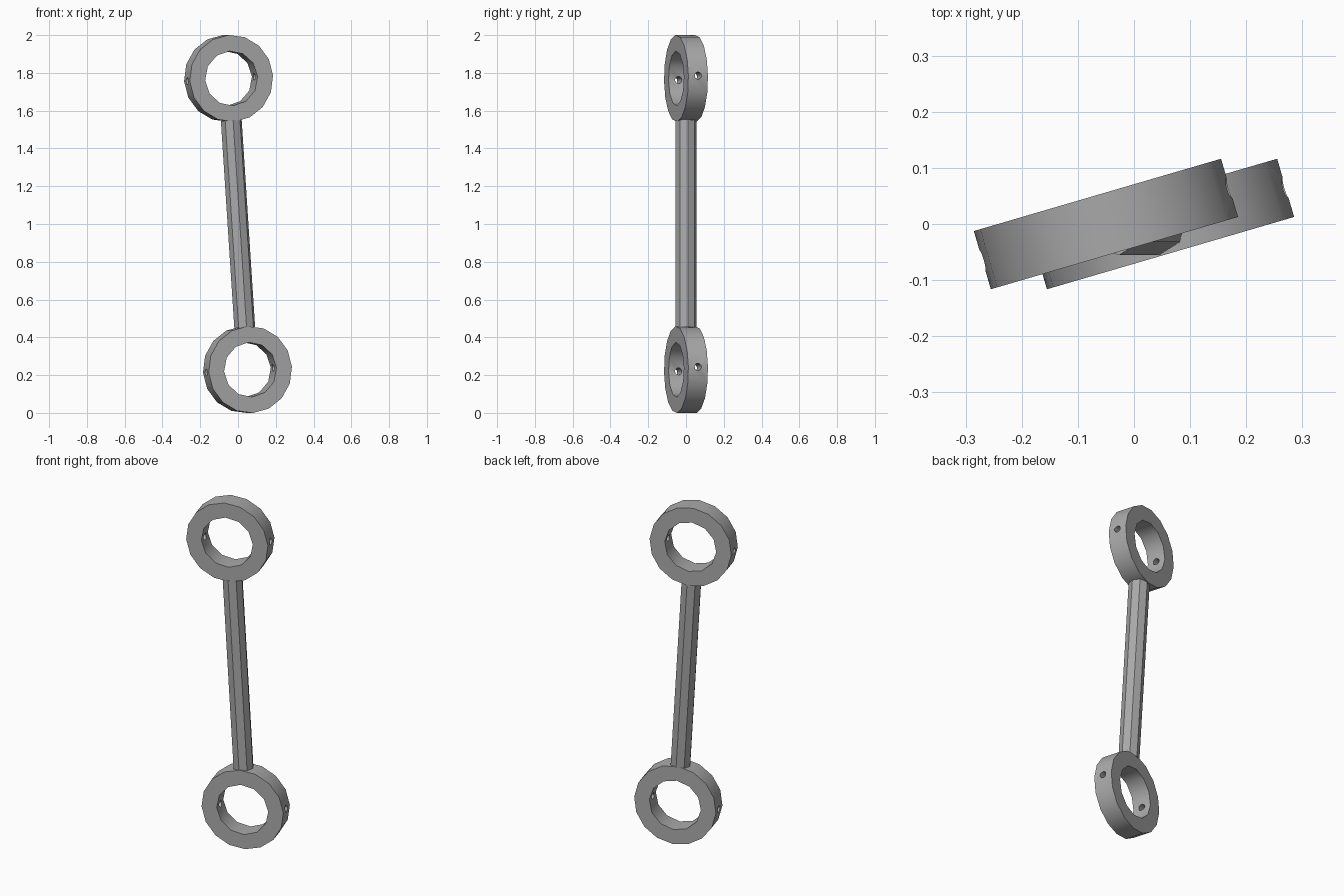
import bpy
from math import radians, pi
from mathutils import Matrix, Vector

cube = bpy.data.objects.get("Cube")
if cube:
    bpy.data.objects.remove(cube, do_unlink=True)

steel = bpy.data.materials.new("grey_steel")
steel.use_nodes = True
GREY = (0.4, 0.4, 0.4, 1)
steel.diffuse_color = GREY
steel.node_tree.nodes["Principled BSDF"].inputs["Base Color"].default_value = GREY

# The whole link leans sideways and is turned about the vertical
TURN, LEAN = radians(16.3), radians(-3.75)
FRAME = Matrix.Rotation(TURN, 4, 'Z') @ Matrix.Rotation(LEAN, 4, 'Y')
ACROSS = Matrix.Rotation(pi / 2, 4, 'Y')
THROUGH = Matrix.Rotation(pi / 2, 4, 'X')
RING_R, BORE_R, THICK = 0.23, 0.145, 0.108


def cylinder(name, sides, radius, depth, matrix):
    bpy.ops.mesh.primitive_cylinder_add(vertices=sides, radius=radius, depth=depth)
    obj = bpy.context.object
    obj.name = name
    obj.data.transform(matrix)
    obj.data.materials.append(steel)
    return obj


def cut(obj, cutter):
    mod = obj.modifiers.new("cut", 'BOOLEAN')
    mod.operation, mod.solver, mod.object = 'DIFFERENCE', 'EXACT', cutter
    bpy.context.view_layer.objects.active = obj
    bpy.ops.object.modifier_apply(modifier=mod.name)
    bpy.data.objects.remove(cutter, do_unlink=True)


def smooth(obj):
    bpy.ops.object.select_all(action='DESELECT')
    obj.select_set(True)
    bpy.context.view_layer.objects.active = obj
    bpy.ops.object.shade_smooth_by_angle(angle=radians(40))


# Two rings, each with a bore and a cross-drilled pin hole
for name, centre in (("top_ring", Vector((-0.05, 0, 1.771))),
                     ("bottom_ring", Vector((0.05, 0, 0.229)))):
    place = Matrix.Translation(centre) @ FRAME
    ring = cylinder(name, 16, RING_R, THICK, place @ THROUGH)
    cut(ring, cylinder("bore_cutter", 12, BORE_R, THICK * 2, place @ THROUGH))
    cut(ring, cylinder("pin_cutter", 12, 0.019, 0.6, place @ ACROSS))
    smooth(ring)

# Octagonal bar running between the rings
axis = Vector((-0.1, 0, 1.542))
bar_turn = axis.to_track_quat('Z', 'Y').to_matrix().to_4x4()
cylinder("connecting_bar", 8, 0.056, axis.length - 2 * RING_R + 0.015,
         Matrix.Translation((0, 0, 1)) @ bar_turn @ Matrix.Rotation(radians(10), 4, 'Z'))
